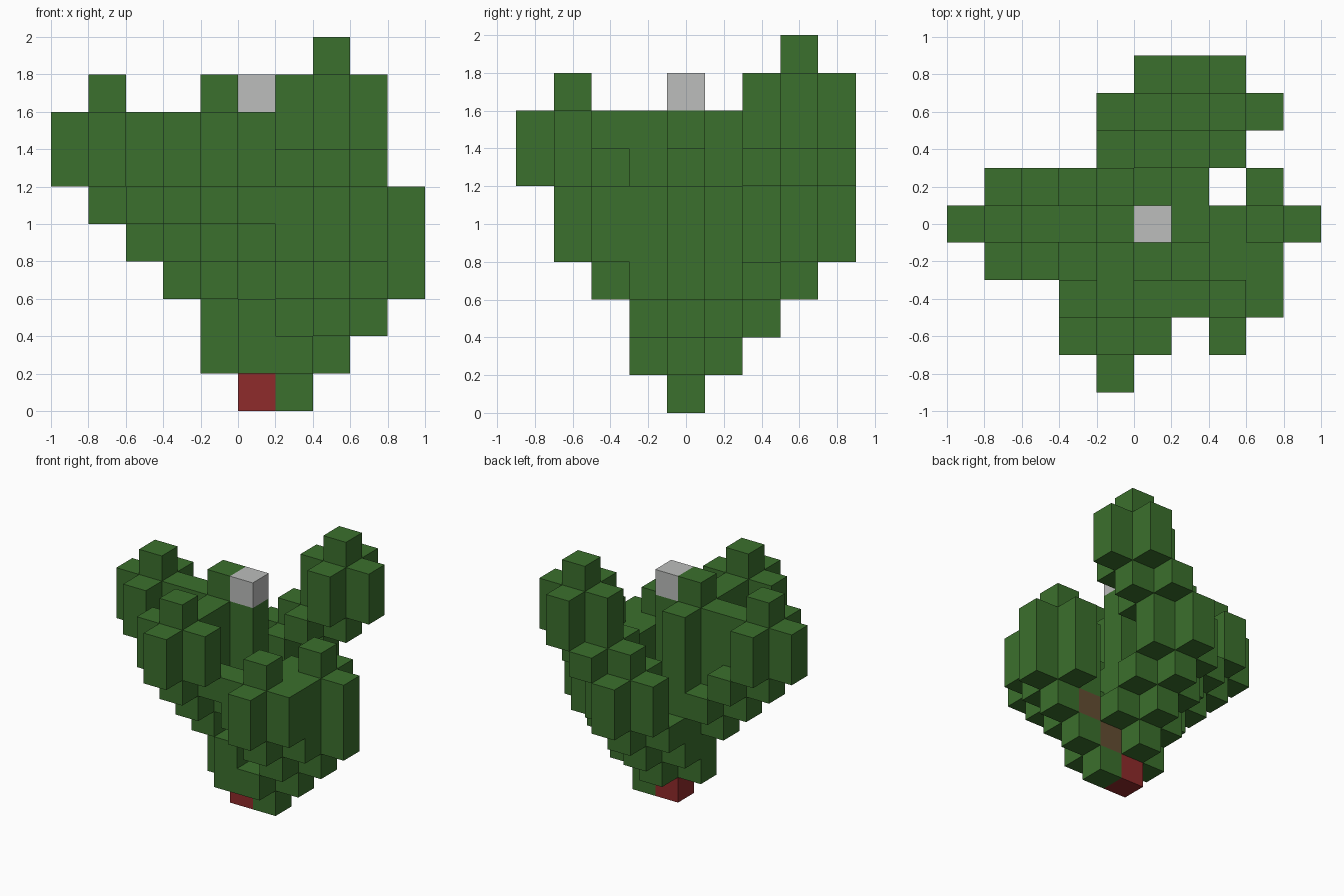
import bpy
import bmesh
from mathutils import Vector

CELL = 0.2
AXES = [Vector(a) for a in ((1, 0, 0), (-1, 0, 0), (0, 1, 0), (0, -1, 0), (0, 0, 1), (0, 0, -1))]

cube = bpy.data.objects.get("Cube")
if cube:
    bpy.data.objects.remove(cube, do_unlink=True)


def material(name, rgb):
    m = bpy.data.materials.new(name)
    m.use_nodes = True
    m.diffuse_color = (*rgb, 1)
    m.node_tree.nodes["Principled BSDF"].inputs["Base Color"].default_value = (*rgb, 1)
    return m


green = material("leaf_green", (0.044, 0.162, 0.026))
brown = material("wood_brown", (0.127, 0.076, 0.032))
red = material("base_red", (0.275, 0.024, 0.024))
grey = material("tip_grey", (0.503, 0.509, 0.503))


def run(start, *moves):
    """Cells along a path: each move is a step and how often it repeats."""
    cells = [start]
    for step, count in moves:
        for _ in range(count):
            cells.append(tuple(a + b for a, b in zip(cells[-1], step)))
    return cells


UP = (0, 0, 1)
LEFT, RIGHT = (1, 0, 1), (-1, 0, 1)
FRONT, BACK = (0, -1, 1), (0, 1, 1)

# Wooden core of each branch, in grid cells
branches = {
    "trunk": run((5, 4, 1), (UP, 1), (RIGHT, 1), (UP, 4)),
    "right_branch": run((3, 4, 4), (RIGHT, 2), (UP, 1)),
    "front_branch": run((4, 3, 4), (FRONT, 2), (UP, 1)),
    "back_branch": run((5, 5, 2), (BACK, 2), (UP, 1), (LEFT, 2), (UP, 1)),
    "left_branch": run((6, 4, 1), (LEFT, 2), (UP, 2)),
    "front_left_branch": run((7, 3, 3), (FRONT, 1), (UP, 1)),
}
base, tip = (5, 4, 0), (5, 4, 8)
gaps = {(6, 5, 1), (7, 5, 2)}          # bare spots where the wood shows

wood = {c for path in branches.values() for c in path}
filled = wood | {base, tip}

# Leaves wrap every wooden cell on all six sides
leaves = {}
for name, path in branches.items():
    wrap = {tuple(int(v) for v in Vector(c) + a) for c in path for a in AXES}
    leaves[name] = wrap - filled - gaps
    filled |= leaves[name]


def build(name, cells, mat):
    """Make a blocky mesh from the outer faces of the cells."""
    bm = bmesh.new()
    verts = {}

    def vert(p):
        key = tuple(round(v * 2) for v in p)
        if key not in verts:
            co = (p.x - 4.5, p.y - 4, p.z + 0.5)
            verts[key] = bm.verts.new(Vector(co) * CELL)
        return verts[key]

    for cell in sorted(cells):
        c = Vector(cell)
        for n in AXES:
            if tuple(int(v) for v in c + n) in filled:
                continue
            u = Vector((n.y, n.z, n.x))
            w = n.cross(u)
            mid = c + n / 2
            bm.faces.new([vert(mid + (u * a + w * b) / 2)
                          for a, b in ((-1, -1), (1, -1), (1, 1), (-1, 1))])
    bmesh.ops.dissolve_limit(bm, angle_limit=0.01, verts=bm.verts[:], edges=bm.edges[:])
    mesh = bpy.data.meshes.new(name)
    bm.to_mesh(mesh)
    bm.free()
    mesh.materials.append(mat)
    bpy.context.collection.objects.link(bpy.data.objects.new(name, mesh))


for name, cells in leaves.items():
    build(name + "_leaves", cells, green)
build("wood_core", wood, brown)
build("base_block", {base}, red)
build("tip_block", {tip}, grey)
